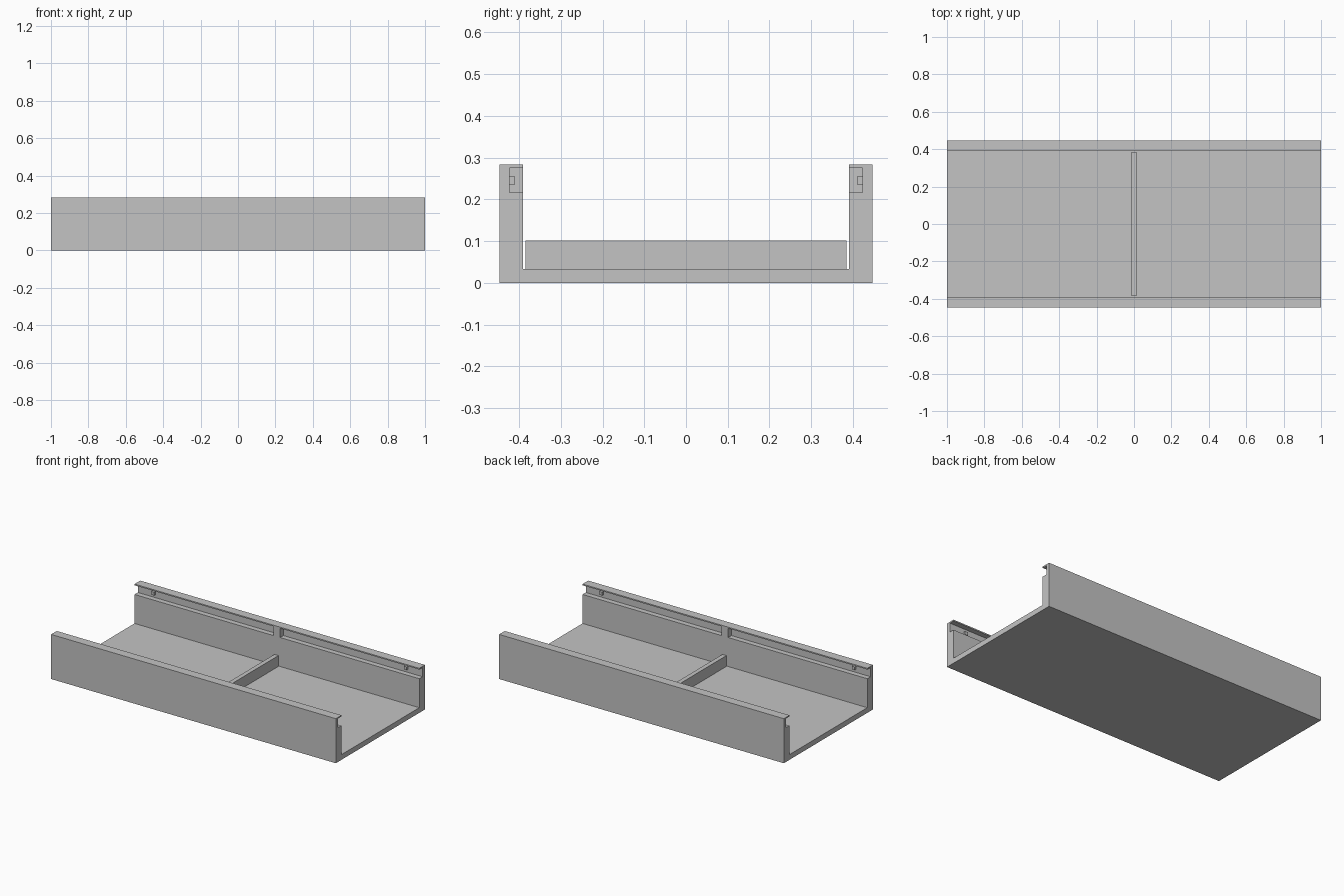
import bpy
import bmesh
from mathutils import Vector

cube = bpy.data.objects.get("Cube")
if cube:
    bpy.data.objects.remove(cube, do_unlink=True)

# Main dimensions
HALF_LENGTH = 1.0
OUTER, INNER = 0.447, 0.39
HEIGHT, FLOOR = 0.283, 0.033
GROOVE_BACK, GROOVE_LOW, GROOVE_HIGH = 0.423, 0.217, 0.275

grey = bpy.data.materials.new("light grey")
grey.use_nodes = True
grey.diffuse_color = (0.55, 0.55, 0.55, 1)
grey.node_tree.nodes["Principled BSDF"].inputs["Base Color"].default_value = grey.diffuse_color


def add_object(name, bm):
    bmesh.ops.recalc_face_normals(bm, faces=bm.faces)
    mesh = bpy.data.meshes.new(name)
    bm.to_mesh(mesh)
    bm.free()
    mesh.materials.append(grey)
    obj = bpy.data.objects.new(name, mesh)
    bpy.context.collection.objects.link(obj)
    return obj


def add_box(name, low, high):
    low, high = Vector(low), Vector(high)
    bm = bmesh.new()
    bmesh.ops.create_cube(bm, size=1)
    bmesh.ops.scale(bm, vec=high - low, verts=bm.verts)
    bmesh.ops.translate(bm, vec=(low + high) / 2, verts=bm.verts)
    return add_object(name, bm)


def mirror(obj, x, y):
    mod = obj.modifiers.new("Mirror", "MIRROR")
    mod.use_axis = (x, y, False)
    mod.use_mirror_merge = False


# Channel: U section with a groove under each top lip, swept along x
half = [(OUTER, 0), (OUTER, HEIGHT), (INNER, HEIGHT), (INNER, GROOVE_HIGH),
        (GROOVE_BACK, GROOVE_HIGH), (GROOVE_BACK, GROOVE_LOW),
        (INNER, GROOVE_LOW), (INNER, FLOOR)]
section = half + [(-y, z) for y, z in reversed(half)]
bm = bmesh.new()
end = bm.faces.new([bm.verts.new((-HALF_LENGTH, y, z)) for y, z in section])
sweep = bmesh.ops.extrude_face_region(bm, geom=[end], use_keep_orig=True)
moved = [v for v in sweep["geom"] if isinstance(v, bmesh.types.BMVert)]
bmesh.ops.translate(bm, vec=(2 * HALF_LENGTH, 0, 0), verts=moved)
add_object("channel", bm)

# Low divider across the middle of the floor
add_box("floor_divider", (-0.014, -0.385, FLOOR), (0.014, 0.385, 0.102))

# Block filling each groove at mid length
mirror(add_box("groove_block", (-0.023, INNER, GROOVE_LOW),
               (0.023, GROOVE_BACK, GROOVE_HIGH)), False, True)

# Small pegs near both ends of each groove
mirror(add_box("groove_peg", (0.877, 0.411, 0.235),
               (0.897, GROOVE_BACK, 0.256)), True, True)
